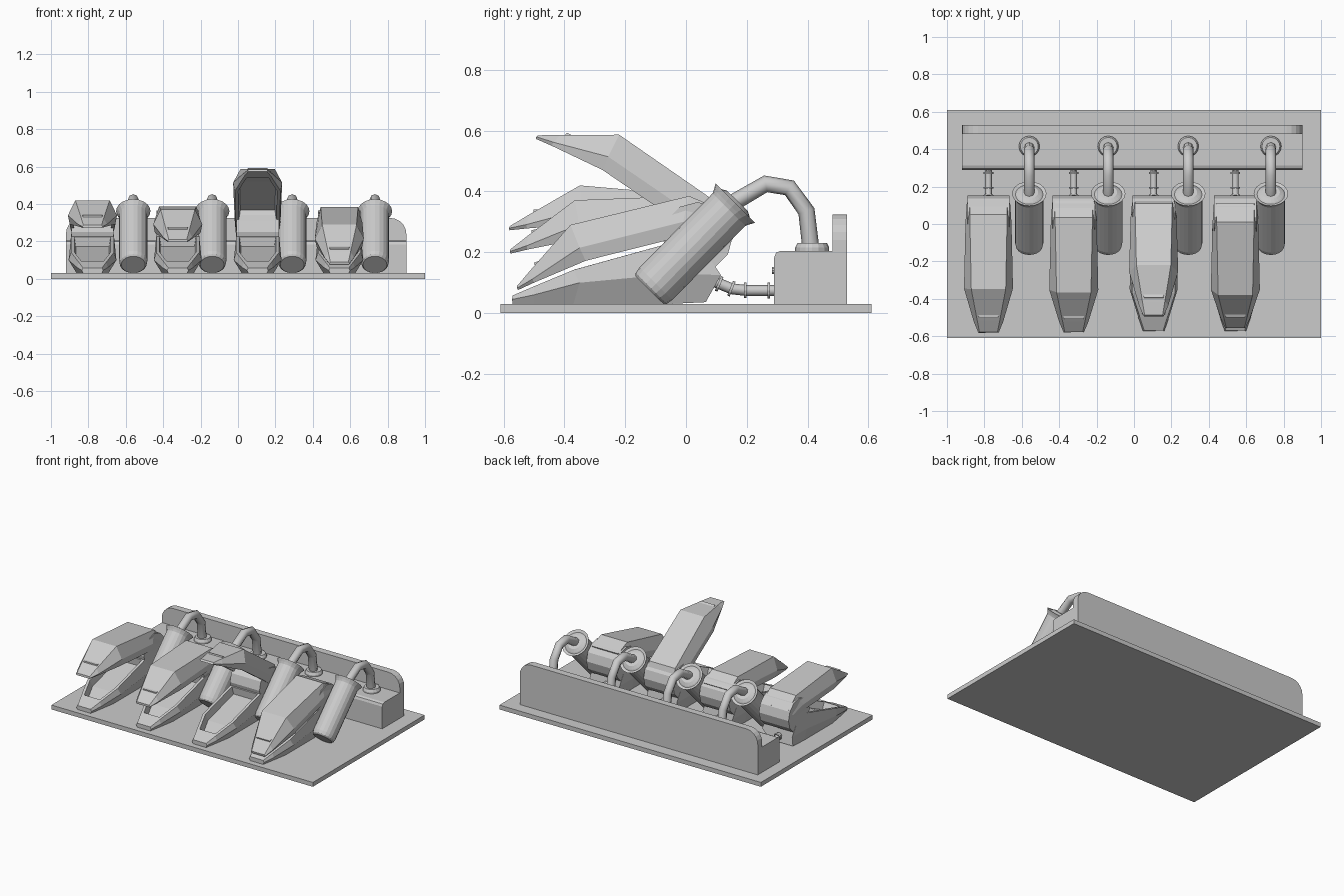
import bpy, bmesh
from math import radians, sin, cos, pi
from mathutils import Vector, Matrix

if "Cube" in bpy.data.objects:
    bpy.data.objects.remove(bpy.data.objects["Cube"])


def finish(bm, name, loc=(0, 0, 0), smooth=None):
    bmesh.ops.recalc_face_normals(bm, faces=bm.faces)
    me = bpy.data.meshes.new(name)
    bm.to_mesh(me)
    bm.free()
    ob = bpy.data.objects.new(name, me)
    bpy.context.collection.objects.link(ob)
    ob.location = loc
    if smooth:
        bpy.ops.object.select_all(action='DESELECT')
        ob.select_set(True)
        bpy.context.view_layer.objects.active = ob
        bpy.ops.object.shade_smooth_by_angle(angle=radians(smooth))
    return ob


def box(name, lo, hi, bevel=None, width=0.02, seg=2):
    """Box from corner to corner; bevel(edge) picks the edges to round."""
    lo, hi = Vector(lo), Vector(hi)
    bm = bmesh.new()
    m = Matrix.Translation((lo + hi) / 2) @ Matrix.Diagonal((*(hi - lo), 1))
    bmesh.ops.create_cube(bm, size=1, matrix=m)
    if bevel:
        es = [e for e in bm.edges if bevel((e.verts[0].co + e.verts[1].co) / 2)]
        bmesh.ops.bevel(bm, geom=es, offset=width, segments=seg, profile=0.5, affect='EDGES')
    return finish(bm, name)


def lathe(name, profile, start, direction, sides=20, smooth=None):
    """Revolve (radius, height) points around an axis; ends are closed."""
    rot = Vector((0, 0, 1)).rotation_difference(Vector(direction)).to_matrix()
    bm = bmesh.new()
    rings = [[bm.verts.new(rot @ Vector((r * cos(2 * pi * i / sides), r * sin(2 * pi * i / sides), h)))
              for i in range(sides)] for r, h in profile]
    for a, b in zip(rings, rings[1:]):
        for i in range(sides):
            j = (i + 1) % sides
            bm.faces.new((a[i], a[j], b[j], b[i]))
    bm.faces.new(rings[0])
    bm.faces.new(rings[-1])
    return finish(bm, name, start, smooth)


def tube(name, points, radius):
    cu = bpy.data.curves.new(name, 'CURVE')
    cu.dimensions = '3D'
    cu.bevel_depth = radius
    cu.bevel_resolution = 2
    cu.use_fill_caps = True
    sp = cu.splines.new('POLY')
    sp.points.add(len(points) - 1)
    for p, co in zip(sp.points, points):
        p.co = (*co, 1)
    ob = bpy.data.objects.new(name, cu)
    bpy.context.collection.objects.link(ob)
    bpy.ops.object.select_all(action='DESELECT')
    ob.select_set(True)
    bpy.context.view_layer.objects.active = ob
    bpy.ops.object.convert(target='MESH')


def shell(name, stations, open_from, open_to, depth, x, pivot=None, angle=0):
    """Loft mirrored half sections of (half width, y, z), rim first, and hollow the rim side."""
    bm = bmesh.new()
    rings = [[bm.verts.new((-w, y, z)) for w, y, z in s] +
             [bm.verts.new((w, y, z)) for w, y, z in reversed(s)] for s in stations]
    n = len(rings[0])
    rim = []
    for k, (a, b) in enumerate(zip(rings, rings[1:])):
        for i in range(n):
            j = (i + 1) % n
            f = bm.faces.new((a[i], a[j], b[j], b[i]))
            if i == n - 1 and open_from <= k < open_to:
                rim.append(f)
    bm.faces.new(rings[0])
    bm.faces.new(rings[-1])
    bmesh.ops.recalc_face_normals(bm, faces=bm.faces)
    bmesh.ops.inset_region(bm, faces=rim, thickness=0.018, use_even_offset=True)
    bmesh.ops.inset_region(bm, faces=rim, thickness=0.008, depth=-depth, use_even_offset=True)
    if pivot:
        bmesh.ops.rotate(bm, verts=bm.verts, cent=pivot, matrix=Matrix.Rotation(-angle, 3, 'X'))
    return finish(bm, name, (x, 0, 0))


# half sections of the pod tray (rim, widest line, floor) and its lid (rim, widest line, top)
TRAY = [
    [(.050, -.570, .058), (.057, -.572, .045), (.050, -.570, .030)],
    [(.073, -.500, .088), (.082, -.500, .060), (.063, -.500, .030)],
    [(.115, -.370, .142), (.128, -.350, .100), (.085, -.370, .030)],
    [(.115, -.060, .228), (.124, -.030, .130), (.085, -.060, .030)],
    [(.112, .030, .250), (.115, .115, .125), (.085, .065, .036)]]
LID = [
    [(.050, -.552, .076), (.054, -.556, .082), (.048, -.555, .090)],
    [(.070, -.500, .100), (.078, -.505, .112), (.060, -.508, .145)],
    [(.122, -.330, .172), (.131, -.350, .215), (.092, -.380, .290)],
    [(.118, -.040, .245), (.123, -.010, .300), (.100, .010, .385)],
    [(.112, .075, .265), (.116, .100, .300), (.100, .110, .343)]]
PIVOT = (0, .03, .26)

# floor plate and rear service housing with upright panel
box("floor_plate", (-1, -.61, 0), (1, .61, .03))
box("rear_housing", (-.92, .29, .03), (.9, .49, .205),
    lambda c: c.z > .2 and c.y < .3, .022)
box("rear_panel", (-.92, .482, .03), (.9, .53, .325),
    lambda c: c.z > .32 and abs(c.x) > .85, .085, 5)

# four pods with lids open at different angles
for x, ang in ((-.778, 18.7), (-.322, 11.5), (.105, 48.4), (.542, 0)):
    shell("pod_tray", TRAY, 1, 3, .05, x)
    shell("pod_lid", LID, 1, 3, .06, x, PIVOT, radians(ang))
    lathe("pod_hinge", [(.115, 0), (.115, .226)], (x - .113, PIVOT[1] + .008, PIVOT[2] - .01), (1, 0, 0), 12)
    # supply pipe with clamp rings
    tube("supply_pipe", [(x, .09, .105), (x, .15, .08), (x, .2, .074), (x, .3, .074)], .018)
    for y, z, d in ((.105, .098, (0, 1, -.42)), (.145, .082, (0, 1, -.4)),
                    (.19, .075, (0, 1, 0)), (.268, .074, (0, 1, 0))):
        lathe("pipe_ring", [(.026, 0), (.026, .009)], (x, y, z), d, 12)
    lathe("housing_knob", [(.012, 0), (.012, .01)], (x, .282, .14), (0, 1, 0), 10)

# four tilted tanks with flared collars and hoses to the housing
for x in (-.56, -.138, .29, .732):
    lathe("tank", [(.064, 0), (.072, .008), (.076, .03), (.076, .372), (.082, .385), (.092, .402),
                   (.074, .396), (.066, .402), (.048, .412), (.034, .412)],
          (x, -.12, .0755), (0, .28, .2835), 20)
    tube("tank_hose", [(x, .15, .36), (x, .262, .425), (x, .34, .412), (x, .396, .335), (x, .412, .2)], .028)
    lathe("hose_socket", [(.056, 0), (.056, .012), (.048, .028), (.034, .028)], (x, .415, .203), (0, 0, 1), 16)
